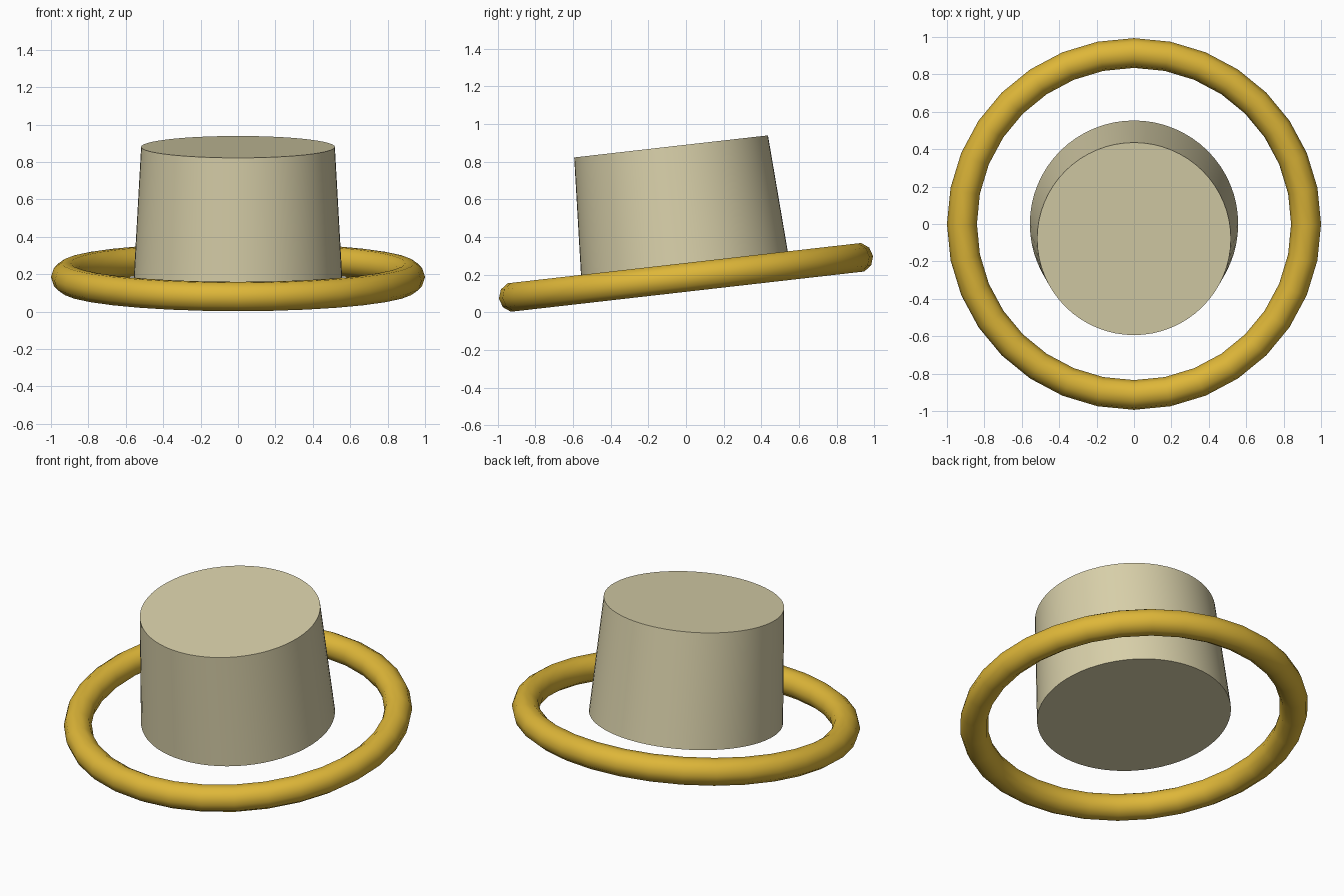
import bpy, math

if "Cube" in bpy.data.objects:
    bpy.data.objects.remove(bpy.data.objects["Cube"])

TILT = math.radians(6.5)
CENTRE = (0, 0, 0.185)
HEIGHT = 0.70


def material(name, rgb):
    m = bpy.data.materials.new(name)
    m.diffuse_color = (*rgb, 1)
    m.use_nodes = True
    m.node_tree.nodes["Principled BSDF"].inputs["Base Color"].default_value = m.diffuse_color
    return m


def finish(name, mat):
    """Name, colour and smooth the active object."""
    ob = bpy.context.object
    ob.name = name
    ob.data.materials.append(mat)
    bpy.ops.object.shade_smooth_by_angle(angle=math.radians(40))
    return ob


cream = material("cream", (0.69, 0.63, 0.40))
gold = material("gold", (0.73, 0.47, 0.04))

# Ring, tilted up towards the back
bpy.ops.mesh.primitive_torus_add(major_radius=0.92, minor_radius=0.08,
                                 major_segments=32, minor_segments=10,
                                 location=CENTRE, rotation=(TILT, 0, 0))
finish("ring", gold)

# Tapered body, standing on the ring's middle plane along the tilted axis
bpy.ops.mesh.primitive_cone_add(
    vertices=64, radius1=0.557, radius2=0.518, depth=HEIGHT,
    location=(0, -math.sin(TILT) * HEIGHT / 2,
              CENTRE[2] + math.cos(TILT) * HEIGHT / 2),
    rotation=(TILT, 0, 0))
finish("tapered_body", cream)
